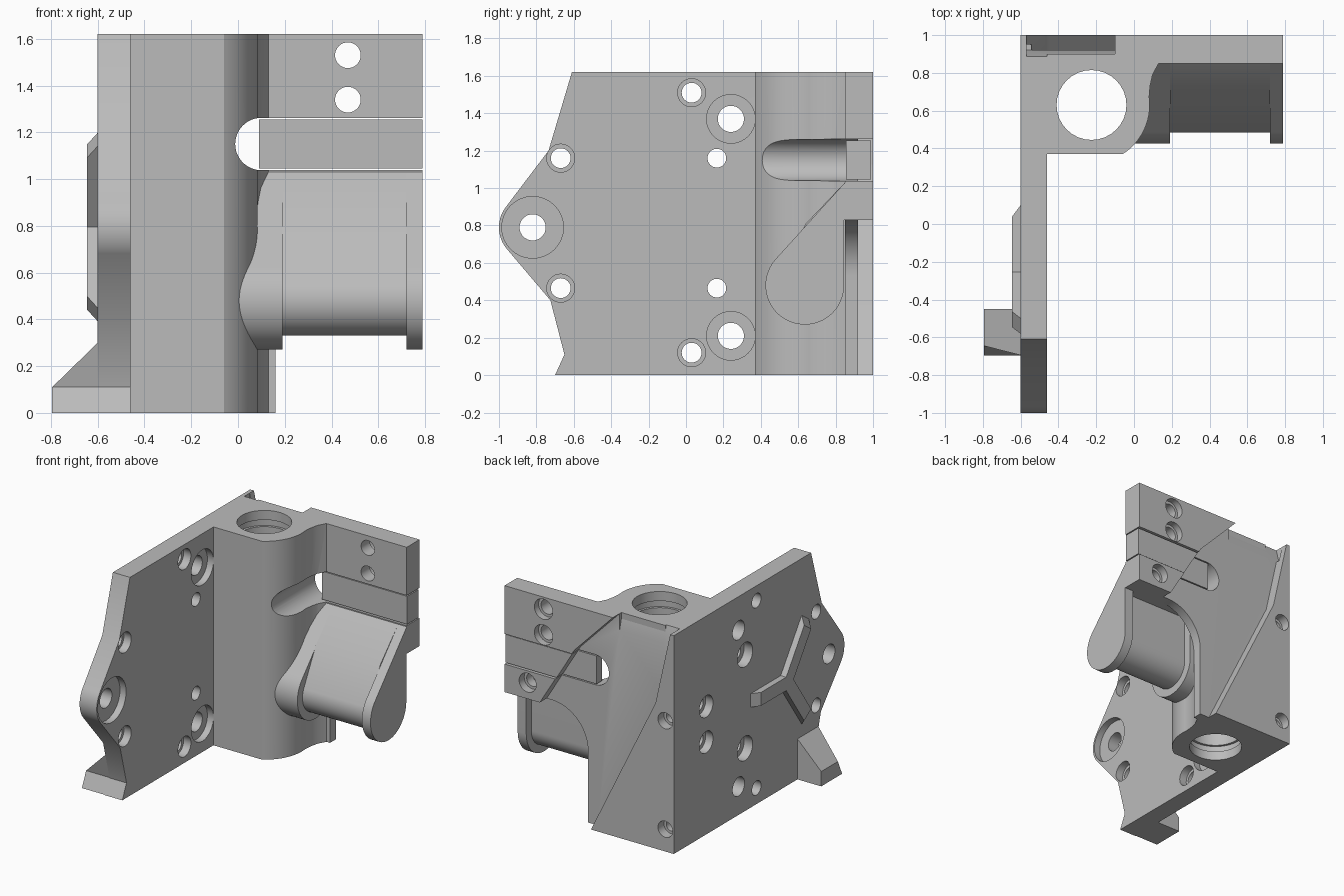
import bpy
import bmesh
import math

if "Cube" in bpy.data.objects:
    bpy.data.objects.remove(bpy.data.objects["Cube"])

TOP = 1.62
BORE = (-0.225, 0.63)

metal = bpy.data.materials.new("machined grey")
metal.use_nodes = True
metal.diffuse_color = (0.5, 0.5, 0.5, 1)
metal.node_tree.nodes["Principled BSDF"].inputs["Base Color"].default_value = (0.5, 0.5, 0.5, 1)


def arc(centre, r, a0, a1, n=24):
    """Points on an arc, angles in degrees."""
    angles = [math.radians(a0 + (a1 - a0) * i / n) for i in range(n + 1)]
    return [(centre[0] + r * math.cos(a), centre[1] + r * math.sin(a)) for a in angles]


def prism(name, axis, pts, a, b):
    """Extrude a 2D outline along an axis from a to b."""
    place = {"x": lambda p, t: (t, p[0], p[1]),
             "y": lambda p, t: (p[0], t, p[1]),
             "z": lambda p, t: (p[0], p[1], t)}[axis]
    bm = bmesh.new()
    low = [bm.verts.new(place(p, a)) for p in pts]
    high = [bm.verts.new(place(p, b)) for p in pts]
    bm.faces.new(low)
    bm.faces.new(high)
    n = len(pts)
    for i in range(n):
        j = (i + 1) % n
        bm.faces.new((low[i], low[j], high[j], high[i]))
    bmesh.ops.recalc_face_normals(bm, faces=bm.faces)
    mesh = bpy.data.meshes.new(name)
    bm.to_mesh(mesh)
    bm.free()
    mesh.materials.append(metal)
    obj = bpy.data.objects.new(name, mesh)
    bpy.context.scene.collection.objects.link(obj)
    return obj


cutters = []


def cutter(axis, pts, a, b):
    obj = prism("cutter", axis, pts, a, b)
    obj.hide_render = True
    cutters.append(obj)
    return obj


def drill(axis, centre, r, a, b):
    return cutter(axis, arc(centre, r, 0, 360, 32)[:-1], a, b)


def finish(obj, cuts=()):
    """Apply the cuts and smooth the round surfaces."""
    for c in cuts:
        mod = obj.modifiers.new("cut", "BOOLEAN")
        mod.operation = "DIFFERENCE"
        mod.solver = "EXACT"
        mod.object = c
    bpy.context.view_layer.update()
    graph = bpy.context.evaluated_depsgraph_get()
    mesh = bpy.data.meshes.new_from_object(obj.evaluated_get(graph))
    obj.modifiers.clear()
    obj.data = mesh
    mesh.shade_smooth()
    mesh.set_sharp_from_angle(angle=math.radians(28))


# Diagonal recess across the back, with a sloped mouth at the top
recess = [
    cutter("y", [(-0.59, 1.71), (-0.45, 1.08), (0.08, 0), (0.13, -0.1), (0.3, -0.1),
                 (0.5, 0.83), (0.22, 1.29), (-0.1, TOP), (-0.18, 1.71)], 0.92, 1.1),
    cutter("x", [(0.885, 1.63), (0.95, 1.63), (0.95, 1.5), (0.92, 1.5)], -0.57, -0.1),
]

# Clamp slot, round at its inner end
slot = cutter("y", arc((0.1, 1.15), 0.112, 90, 270) + [(0.9, 1.038), (0.9, 1.262)], 0.3, 1.1)

# Main bore with a ring groove near each end
bore = [drill("z", BORE, 0.185, -0.1, 1.8)]
for z in (0.07, 1.5):
    bore.append(drill("z", BORE, 0.203, z, z + 0.05))

# Side plate holes: position, hole radius, counterbore radius, depth
plate_cuts = []
for y, z, r, big, depth in [
        (0.03, 1.51, 0.053, 0.075, 0.06), (0.03, 0.12, 0.053, 0.075, 0.06),
        (-0.67, 1.16, 0.053, 0.075, 0.06), (-0.67, 0.465, 0.053, 0.075, 0.06),
        (0.24, 1.37, 0.07, 0.13, 0.05), (0.24, 0.21, 0.07, 0.13, 0.05),
        (-0.82, 0.79, 0.07, 0.165, 0.05)]:
    plate_cuts.append(drill("x", (y, z), r, -0.7, -0.4))
    plate_cuts.append(drill("x", (y, z), big, -0.46 - depth, -0.4))
for z in (1.16, 0.465):
    plate_cuts.append(drill("x", (0.165, z), 0.05, -0.7, -0.4))
    plate_cuts.append(drill("x", (0.165, z), 0.09, -0.7, -0.53))
for z in (0.95, 0.685):
    plate_cuts.append(drill("x", (0.62, z), 0.08, -0.7, -0.54))
    plate_cuts.append(drill("x", (0.62, z), 0.05, -0.7, -0.48))
for z in (0.97, 0.165):
    plate_cuts.append(drill("y", (-0.53, z), 0.06, 0.93, 1.1))
    plate_cuts.append(drill("y", (-0.53, z), 0.04, 0.8, 1.1))

nose = (arc((-0.82, 0.79), 0.18, 143, 217, 14))
side_plate = prism("side_plate", "x",
                   [(1, 0), (1, TOP), (-0.61, TOP), (-0.735, 1.2)] + nose +
                   [(-0.725, 0.4), (-0.65, 0.11), (-0.7, 0)], -0.6, -0.46)
finish(side_plate, plate_cuts + recess)

# Round column around the bore
column = prism("bore_column", "z",
               [(-0.46, 0.9), (-0.46, 0.37)] + arc(BORE, 0.308, -57.6, 8) +
               [(0.085, 0.73), (0.098, 0.79), (0.13, 0.85), (0.13, 0.9)], 0, TOP)
finish(column, bore + [slot])

# Back plate with a curved cut-out under the overhang
back_cuts = []
for z in (1.53, 1.34):
    back_cuts.append(drill("y", (0.47, z), 0.055, 0.7, 1.1))
    back_cuts.append(drill("y", (0.47, z), 0.075, 0.95, 1.1))
back_cuts.append(drill("y", (0.6, 0.95), 0.07, 0.94, 1.1))
back_cuts.append(drill("y", (0.6, 0.95), 0.05, 0.87, 1.1))
back_plate = prism("back_plate", "y",
                   [(-0.46, 0), (0.16, 0)] + arc((0.46, 0.53), 0.3, 180, 90) +
                   [(0.79, 0.83), (0.79, TOP), (-0.46, TOP)], 0.85, 1)
finish(back_plate, back_cuts + recess + [slot])

# Bar lying in the slot
slot_bar = prism("slot_bar", "y", [(0.09, 1.046), (0.79, 1.046), (0.79, 1.254), (0.09, 1.254)],
                 0.855, 0.99)
finish(slot_bar, recess[:1])

# Arm: two flanges and a slimmer middle
EYE = (0.635, 0.48)
flange = arc(EYE, 0.21, 135, 360, 36) + [(0.845, 0.83), (0.85, 0.83), (0.85, 1.03)]
middle = arc(EYE, 0.15, 155, 360, 36) + [(0.785, 0.83), (0.85, 0.83), (0.85, 1.03), (0.64, 0.81)]
for name, outline, a, b in [("arm_inner_flange", flange, -0.02, 0.19),
                            ("arm_middle", middle, 0.19, 0.72),
                            ("arm_outer_flange", flange, 0.72, 0.79)]:
    finish(prism(name, "x", outline, a, b))

# Three-armed raised rib on the outside of the side plate
HUB = (-0.28, 0.795)
for i, tip in enumerate([(0.1, 0.795), (-0.54, 1.17), (-0.54, 0.42)]):
    dy, dz = tip[0] - HUB[0], tip[1] - HUB[1]
    length = math.hypot(dy, dz)
    dy, dz = dy / length, dz / length
    w = 0.05
    rib = prism(f"rib_{i + 1}", "x",
                [(HUB[0] + dy * s - dz * t, HUB[1] + dz * s + dy * t)
                 for s, t in ((-0.02, -w), (length, -w), (length, w), (-0.02, w))],
                -0.645, -0.6)
    # Slope the outer end of the rib
    for v in rib.data.vertices:
        along = (v.co.y - HUB[0]) * dy + (v.co.z - HUB[1]) * dz
        if v.co.x < -0.62 and along > length / 2:
            v.co.y -= dy * 0.06
            v.co.z -= dz * 0.06
    finish(rib)

# Wedge foot at the lower front corner
notch = cutter("x", [(-0.7, -0.01), (-0.645, 0.11), (-0.7, 0.32), (-0.9, 0.32), (-0.9, -0.01)],
               -0.9, -0.5)
foot = prism("wedge_foot", "y", [(-0.6, 0), (-0.6, 0.3), (-0.795, 0.11), (-0.795, 0)], -0.72, -0.45)
finish(foot, [notch])

for c in cutters:
    bpy.data.objects.remove(c)
